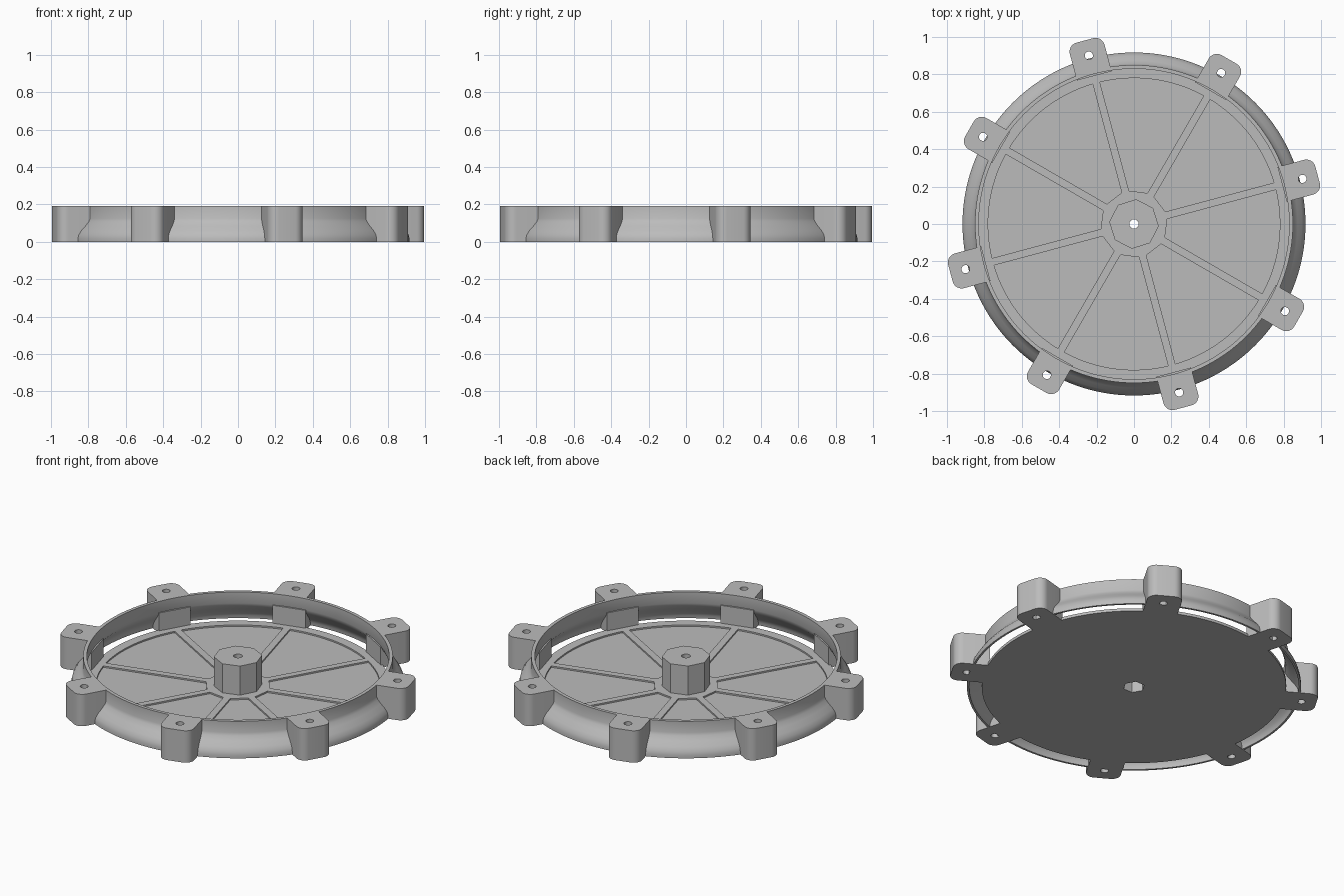
import bpy, bmesh
from math import sin, cos, asin, pi, radians
from mathutils import Matrix, Vector

if "Cube" in bpy.data.objects:
    bpy.data.objects.remove(bpy.data.objects["Cube"])

HEIGHT = 0.193
COUNT = 8
FIRST = radians(15)      # angle of the first lug
STEP = 2 * pi / COUNT

grey = bpy.data.materials.new("plain grey")
grey.use_nodes = True
grey.diffuse_color = (0.5, 0.5, 0.5, 1)
grey.node_tree.nodes["Principled BSDF"].inputs["Base Color"].default_value = (0.5, 0.5, 0.5, 1)


def arc(radius, start, end, steps, cx=0, cy=0):
    return [(cx + radius * cos(start + (end - start) * i / steps),
             cy + radius * sin(start + (end - start) * i / steps)) for i in range(steps + 1)]


def circle(radius, sides, turn=0, cx=0):
    return arc(radius, turn, turn + 2 * pi, sides, cx)[:-1]


def finish(name, bm):
    """Clean the mesh and make a smooth-by-angle object from it."""
    bmesh.ops.remove_doubles(bm, verts=bm.verts, dist=0.0002)
    bmesh.ops.recalc_face_normals(bm, faces=bm.faces)
    mesh = bpy.data.meshes.new(name)
    bm.to_mesh(mesh)
    bm.free()
    mesh.materials.append(grey)
    obj = bpy.data.objects.new(name, mesh)
    bpy.context.collection.objects.link(obj)
    bpy.ops.object.select_all(action='DESELECT')
    obj.select_set(True)
    bpy.context.view_layer.objects.active = obj
    bpy.ops.object.shade_smooth_by_angle(angle=radians(30))
    return obj


def slab(name, loops, bottom, top, turn=0):
    """Extrude an outline with holes between two heights."""
    curve = bpy.data.curves.new(name, 'CURVE')
    curve.dimensions = '2D'
    curve.fill_mode = 'BOTH'
    curve.extrude = (top - bottom) / 2
    for loop in loops:
        spline = curve.splines.new('POLY')
        spline.points.add(len(loop) - 1)
        for point, (x, y) in zip(spline.points, loop):
            point.co = (x, y, 0, 1)
        spline.use_cyclic_u = True
    temp = bpy.data.objects.new(name + " outline", curve)
    bpy.context.collection.objects.link(temp)
    graph = bpy.context.evaluated_depsgraph_get()
    mesh = bpy.data.meshes.new_from_object(temp.evaluated_get(graph))
    bm = bmesh.new()
    bm.from_mesh(mesh)
    bpy.data.objects.remove(temp)
    bpy.data.curves.remove(curve)
    bpy.data.meshes.remove(mesh)
    bm.transform(Matrix.Rotation(turn, 4, 'Z') @ Matrix.Translation((0, 0, (top + bottom) / 2)))
    return finish(name, bm)


# Flared outer ring, revolved from a thin wall section
outer = [(0.85, HEIGHT), (0.85, 0.125), (0.857, 0.108), (0.875, 0.085),
         (0.898, 0.06), (0.912, 0.038), (0.917, 0.018), (0.917, 0)]
inner = [(0.905, 0), (0.903, 0.018), (0.895, 0.036), (0.88, 0.055),
         (0.858, 0.08), (0.838, 0.104), (0.83, 0.125), (0.83, HEIGHT)]
bm = bmesh.new()
ring_verts = [bm.verts.new((r, 0, z)) for r, z in outer + inner]
edges = [bm.edges.new((a, b)) for a, b in zip(ring_verts, ring_verts[1:] + ring_verts[:1])]
bmesh.ops.spin(bm, geom=ring_verts + edges, cent=(0, 0, 0), axis=(0, 0, 1),
               angle=2 * pi, steps=144, use_merge=False)
finish("flared_ring", bm)

# Thin floor with a raised frame of rim and spokes around sunken panels
floor_radius, spoke = 0.836, 0.02
pocket = circle(0.06, 6)
slab("floor_plate", [circle(floor_radius, 144), pocket], 0, 0.008)
frame = [circle(floor_radius, 144), pocket]
for i in range(COUNT):
    mid = FIRST + (i + 0.5) * STEP
    wide = STEP / 2 - asin(spoke / 0.78)
    narrow = STEP / 2 - asin(spoke / 0.18)
    frame.append(arc(0.78, mid - wide, mid + wide, 16) + arc(0.18, mid + narrow, mid - narrow, 1))
slab("floor_frame", frame, 0.008, 0.017)

# Octagonal hub: nut pocket below, small bore above
octagon = circle(0.133, 8, radians(-5))
slab("hub_body", [octagon, pocket], 0.017, 0.1)
slab("hub_cap", [octagon, circle(0.025, 24)], 0.1, HEIGHT)

# Mounting lugs with rounded outer corners and a screw hole
half, tip, rad = 0.096, 1.016, 0.05
lug = [(0.836, -half)]
lug += arc(rad, -pi / 2, 0, 8, tip - rad, rad - half)
lug += arc(rad, 0, pi / 2, 8, tip - rad, half - rad)
lug += [(0.836, half)]
foot = [(0.82, -half), (0.85, -half), (0.85, half), (0.82, half)]
for i in range(COUNT):
    turn = FIRST + i * STEP
    slab(f"lug_{i + 1}", [lug, circle(0.022, 24, cx=0.932)], 0, HEIGHT, turn)
    slab(f"lug_foot_{i + 1}", [foot], 0, 0.125, turn)
